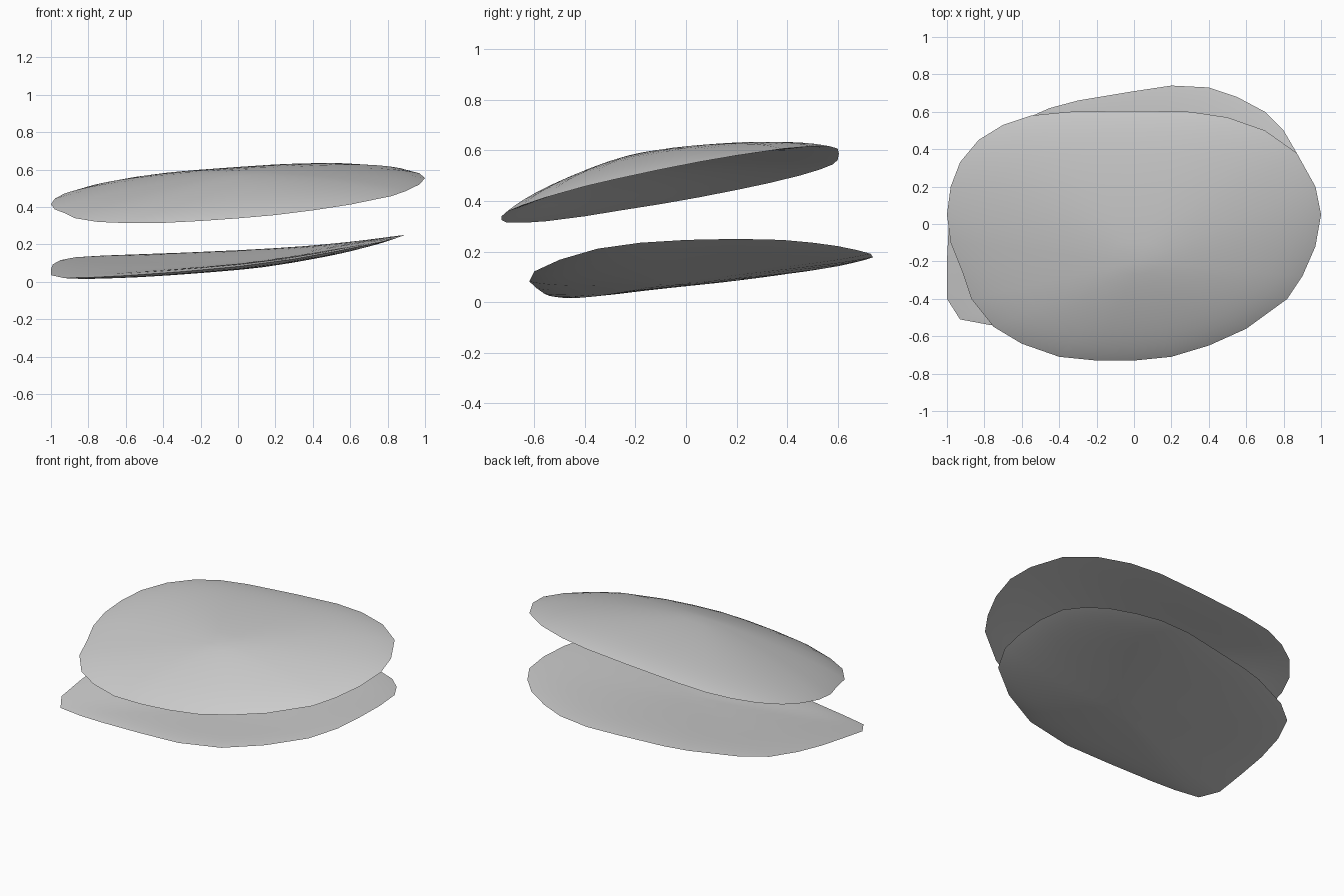
import bpy
import bmesh
import math

cube = bpy.data.objects.get("Cube")
if cube:
    bpy.data.objects.remove(cube, do_unlink=True)

# Single shell colour
grey = bpy.data.materials.new("shell_grey")
grey.use_nodes = True
colour = (0.6, 0.6, 0.6, 1)
grey.diffuse_color = colour
bsdf = next(n for n in grey.node_tree.nodes if n.type == 'BSDF_PRINCIPLED')
bsdf.inputs["Base Color"].default_value = colour

RINGS = 12


def make_valve(name, outline, centre, rim_height, outer, inner):
    """Dish-shaped valve: two domed skins that share one rim loop."""
    cx, cy = centre
    count = len(outline)
    bm = bmesh.new()

    def skin_point(x, y, s, profile):
        px, py = cx + (x - cx) * s, cy + (y - cy) * s
        return bm.verts.new((px, py, rim_height(px, py) + profile(s)))

    def bridge(a, b):
        for i in range(count):
            j = (i + 1) % count
            bm.faces.new((a[i], a[j], b[j], b[i]))

    rim = [skin_point(x, y, 1, lambda s: 0) for x, y in outline]
    for profile in (outer, inner):
        previous = rim
        for ring in range(1, RINGS):
            # rings crowd together toward the rounded rim
            s = math.cos(ring / RINGS * math.pi / 2)
            loop = [skin_point(x, y, s, profile) for x, y in outline]
            bridge(previous, loop)
            previous = loop
        pole = skin_point(cx, cy, 0, profile)
        for i in range(count):
            bm.faces.new((previous[i], previous[(i + 1) % count], pole))

    bmesh.ops.recalc_face_normals(bm, faces=bm.faces)
    mesh = bpy.data.meshes.new(name)
    bm.to_mesh(mesh)
    bm.free()
    mesh.materials.append(grey)
    valve = bpy.data.objects.new(name, mesh)
    bpy.context.collection.objects.link(valve)
    bpy.ops.object.select_all(action='DESELECT')
    valve.select_set(True)
    bpy.context.view_layer.objects.active = valve
    bpy.ops.object.shade_smooth_by_angle(angle=math.radians(60))
    return valve


def dome(height, lip):
    """Domed profile from rim (s = 1) to centre (s = 0) with a blunt lip."""
    return lambda s: height * (1 - s ** 1.5) + lip * (1 - s ** 8)


# Upper valve: tilted plane rim, bulging upward
upper_outline = [
    (-1, .05), (-.98, .2), (-.93, .33), (-.83, .45), (-.7, .53), (-.55, .58),
    (-.35, .6), (0, .605), (.3, .6), (.5, .57), (.7, .5), (.87, .38),
    (.97, .2), (1, .05), (.97, -.12), (.9, -.28), (.82, -.4), (.6, -.56),
    (.4, -.65), (.2, -.71), (0, -.73), (-.2, -.73), (-.4, -.71), (-.6, -.64),
    (-.75, -.55), (-.87, -.4), (-.92, -.25), (-.98, -.1)]
make_valve("upper_shell", upper_outline, (.02, -.2),
           lambda x, y: .475 + .07 * x + .186 * y,
           dome(.125, .02), dome(.105, -.012))

# Lower valve: gently twisted rim, bulging downward
lower_outline = [
    (-1, -.2), (-.99, 0), (-.95, .2), (-.87, .38), (-.72, .5), (-.45, .62),
    (-.3, .66), (0, .71), (.2, .74), (.4, .73), (.55, .68), (.7, .6),
    (.8, .5), (.87, .38), (.89, .2), (.88, 0), (.85, -.18), (.76, -.35),
    (.55, -.5), (.3, -.6), (0, -.62), (-.3, -.59), (-.6, -.56), (-.77, -.54),
    (-.93, -.51), (-1, -.4)]
make_valve("lower_shell", lower_outline, (.02, -.1),
           lambda x, y: (.148 + .085 * x + .07 * y + .03 * x * x
                         - .06 * y * y - .05 * x * y),
           dome(-.058, -.014), dome(-.045, .012))
